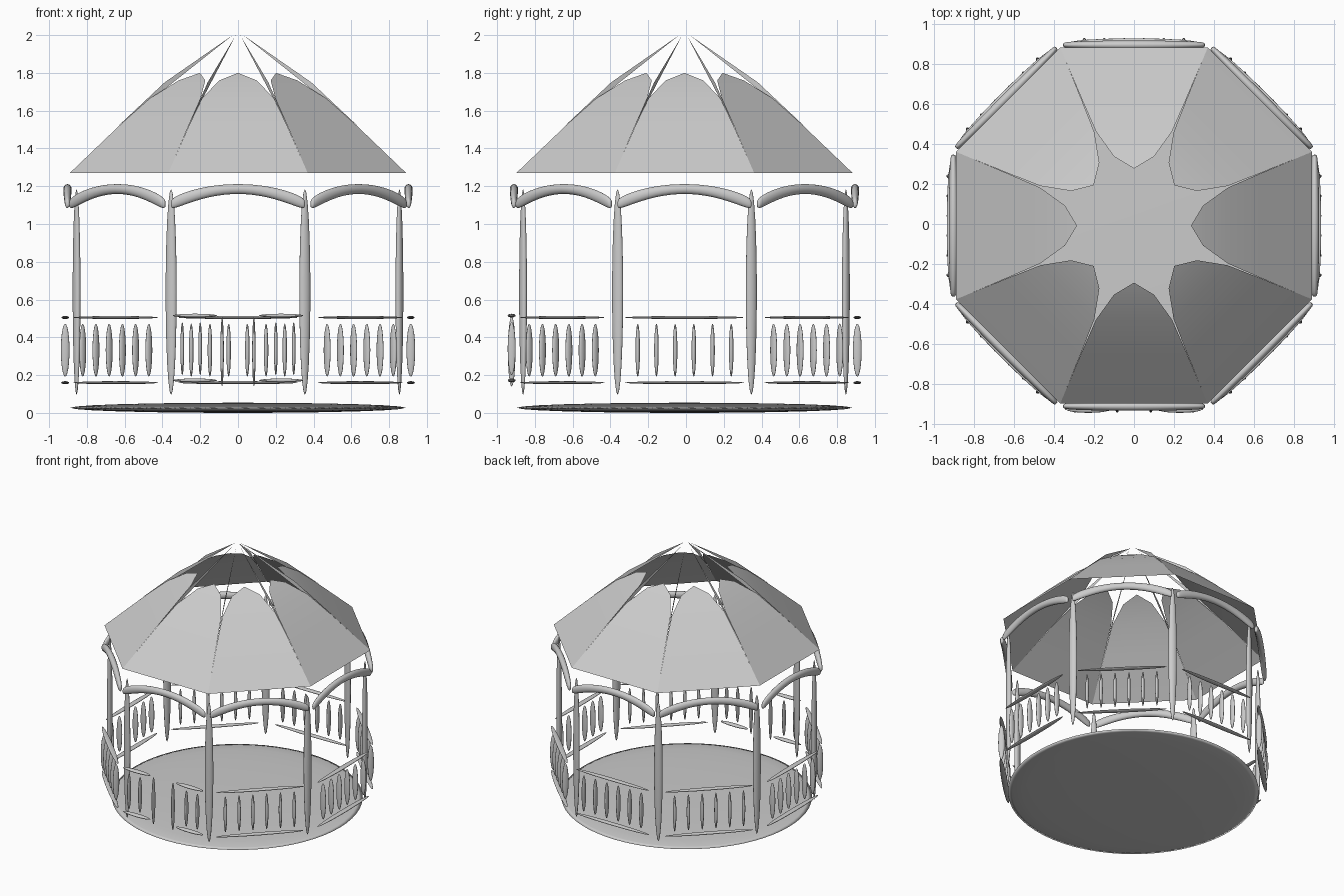
import bpy, bmesh, math
from mathutils import Matrix, Vector

cube = bpy.data.objects.get("Cube")
if cube:
    bpy.data.objects.remove(cube, do_unlink=True)

grey = bpy.data.materials.new("plain_grey")
grey.use_nodes = True
COLOUR = (0.6, 0.6, 0.6, 1)
grey.diffuse_color = COLOUR
grey.node_tree.nodes["Principled BSDF"].inputs["Base Color"].default_value = COLOUR

CENTRE = Matrix.Translation((0, -0.008, 0))
STEP = math.pi / 4


def finish(name, bm, angle=0):
    """Turn a bmesh into an object, swung about the middle of the pavilion."""
    bm.transform(CENTRE @ Matrix.Rotation(angle, 4, 'Z'))
    mesh = bpy.data.meshes.new(name)
    bm.to_mesh(mesh)
    bm.free()
    mesh.materials.append(grey)
    for poly in mesh.polygons:
        poly.use_smooth = True
    obj = bpy.data.objects.new(name, mesh)
    bpy.context.collection.objects.link(obj)
    return obj


def spindle(name, centre, radii, angle=0, along_x=False, segments=16, rings=12):
    """Stretched ellipsoid in the frame of the front side."""
    bm = bmesh.new()
    bmesh.ops.create_uvsphere(bm, u_segments=segments, v_segments=rings, radius=1)
    if along_x:
        bm.transform(Matrix.Rotation(math.pi / 2, 4, 'Y'))
    bm.transform(Matrix.Translation(centre) @ Matrix.Diagonal((*radii, 1)))
    return finish(name, bm, angle)


def arch(name, angle):
    """Bowed beam, thin in the middle with swollen round ends."""
    bm = bmesh.new()
    bmesh.ops.create_uvsphere(bm, u_segments=16, v_segments=28, radius=1)
    bm.transform(Matrix.Rotation(math.pi / 2, 4, 'Y'))
    for v in bm.verts:
        t = v.co.x
        rho = math.hypot(v.co.y, v.co.z)
        swell = rho ** -0.6 if rho > 1e-4 else 0
        thick = 0.026 + 0.02 * t * t
        v.co = Vector((0.355 * t, -0.903 + v.co.y * swell * 0.022,
                       1.185 - 0.08 * t * t + v.co.z * swell * thick))
    return finish(name, bm, angle)


def roof_panel(name, angle):
    """Thin sloping panel whose top narrows to a pointed arch."""
    rows = [(0.369, 0.89, 1.27), (0.26, 0.63, 1.52), (0.19, 0.47, 1.665), (0.1, 0.345, 1.76)]
    bm = bmesh.new()
    pairs = [[bm.verts.new((s * x, -y, z)) for s in (-1, 1)] for x, y, z in rows]
    for low, high in zip(pairs, pairs[1:]):
        bm.faces.new((low[0], low[1], high[1], high[0]))
    tip = bm.verts.new((0, -0.285, 1.80))
    bm.faces.new((*pairs[-1], tip))
    return finish(name, bm, angle)


def roof_rib(name, angle):
    """Upright sliver running from the roof hip to the peak."""
    bm = bmesh.new()
    bm.faces.new([bm.verts.new((0, -r, z))
                  for r, z in ((0.685, 1.52), (0.42, 1.75), (0.03, 2.0))])
    return finish(name, bm, angle)


# Floor disc
spindle("floor", (0, 0, 0.027), (0.888, 0.888, 0.027), segments=64)

for k in range(8):
    side = k * STEP
    corner = side + STEP / 2
    # Posts, beams and roof
    spindle(f"post_{k}", (0, -0.925, 0.64), (0.031, 0.019, 0.545), corner)
    arch(f"arch_{k}", side)
    roof_panel(f"roof_panel_{k}", side)
    roof_rib(f"roof_rib_{k}", corner)

    # Railings on every side but the entrance
    if k:
        for z in (0.505, 0.16):
            spindle(f"rail_{k}", (0, -0.915, z), (0.318, 0.021, 0.008), side, along_x=True)
        for i in range(6):
            x = (i - 2.5) * 0.099
            spindle(f"baluster_{k}_{i}", (x, -0.915, 0.332), (0.012, 0.023, 0.14), side)

# Entrance railings with an open gap in the middle
for word, s in (("right", -1), ("left", 1)):
    for z in (0.515, 0.172):
        spindle(f"entrance_rail_{word}", (s * 0.228, -0.915, z), (0.118, 0.021, 0.01), along_x=True)
    spindle(f"entrance_end_{word}", (s * 0.084, -0.915, 0.325), (0.009, 0.02, 0.185))
    for x in (0.2, 0.295):
        spindle(f"entrance_baluster_{word}", (s * x, -0.915, 0.34), (0.01, 0.021, 0.14))
